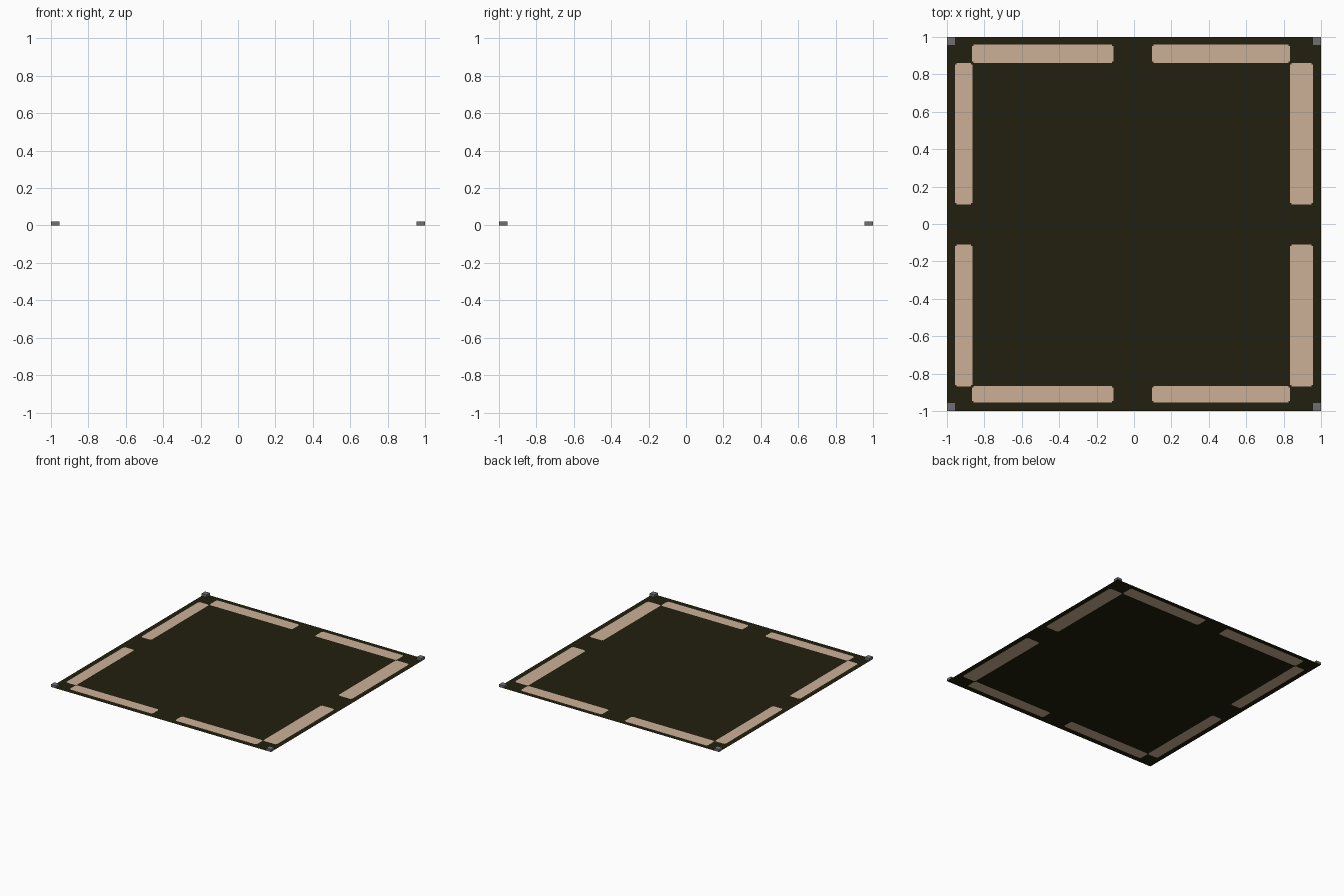
import bpy, bmesh

if "Cube" in bpy.data.objects:
    bpy.data.objects.remove(bpy.data.objects["Cube"])


def material(name, rgb):
    m = bpy.data.materials.new(name)
    m.diffuse_color = (*rgb, 1)
    m.use_nodes = True
    m.node_tree.nodes["Principled BSDF"].inputs["Base Color"].default_value = m.diffuse_color
    return m


dark = material("dark olive", (0.0152, 0.0144, 0.0044))
tan = material("tan", (0.597, 0.434, 0.309))
grey = material("grey", (0.16, 0.16, 0.17))


def add_object(name, bm, mats):
    me = bpy.data.meshes.new(name)
    bm.to_mesh(me)
    bm.free()
    for m in mats:
        me.materials.append(m)
    ob = bpy.data.objects.new(name, me)
    bpy.context.collection.objects.link(ob)
    return ob


# Border stripes: (x0, x1, y0, y1)
stripes = [(x0, x1, y0, y1)
           for x0, x1 in ((-0.865, -0.11), (0.095, 0.835))
           for y0, y1 in ((0.86, 0.96), (-0.955, -0.865))]
stripes += [(x0, x1, y0, y1)
            for x0, x1 in ((-0.957, -0.863), (0.835, 0.957))
            for y0, y1 in ((0.105, 0.86), (-0.87, -0.11))]
NOTCH = 0.008  # clipped stripe corners


def is_stripe(x, y):
    for x0, x1, y0, y1 in stripes:
        if x0 < x < x1 and y0 < y < y1:
            at_end_x = x < x0 + NOTCH or x > x1 - NOTCH
            at_end_y = y < y0 + NOTCH or y > y1 - NOTCH
            if not (at_end_x and at_end_y):
                return True
    return False


# Thin flat sheet, cut along every stripe edge and coloured by position
def cuts(a, b):
    vals = {-1.0, 1.0}
    for s in stripes:
        vals |= {round(v, 4) for v in (s[a], s[a] + NOTCH, s[b] - NOTCH, s[b])}
    return sorted(vals)


xs, ys = cuts(0, 1), cuts(2, 3)
bm = bmesh.new()
grid = [[bm.verts.new((x, y, 0)) for y in ys] for x in xs]
for i in range(len(xs) - 1):
    for j in range(len(ys) - 1):
        f = bm.faces.new((grid[i][j], grid[i + 1][j],
                          grid[i + 1][j + 1], grid[i][j + 1]))
        c = f.calc_center_median()
        f.material_index = int(is_stripe(c.x, c.y))
add_object("mat_sheet", bm, [dark, tan])

# Small corner weights sitting on the sheet
W, H = 0.045, 0.02
for sx, side in ((-1, "left"), (1, "right")):
    for sy, end in ((-1, "front"), (1, "back")):
        bm = bmesh.new()
        bmesh.ops.create_cube(bm, size=1)
        for v in bm.verts:
            v.co = (v.co.x * W + sx * (1 - W / 2),
                    v.co.y * W + sy * (1 - W / 2),
                    (v.co.z + 0.5) * H + 0.0005)
        add_object(f"corner_weight_{end}_{side}", bm, [grey])
